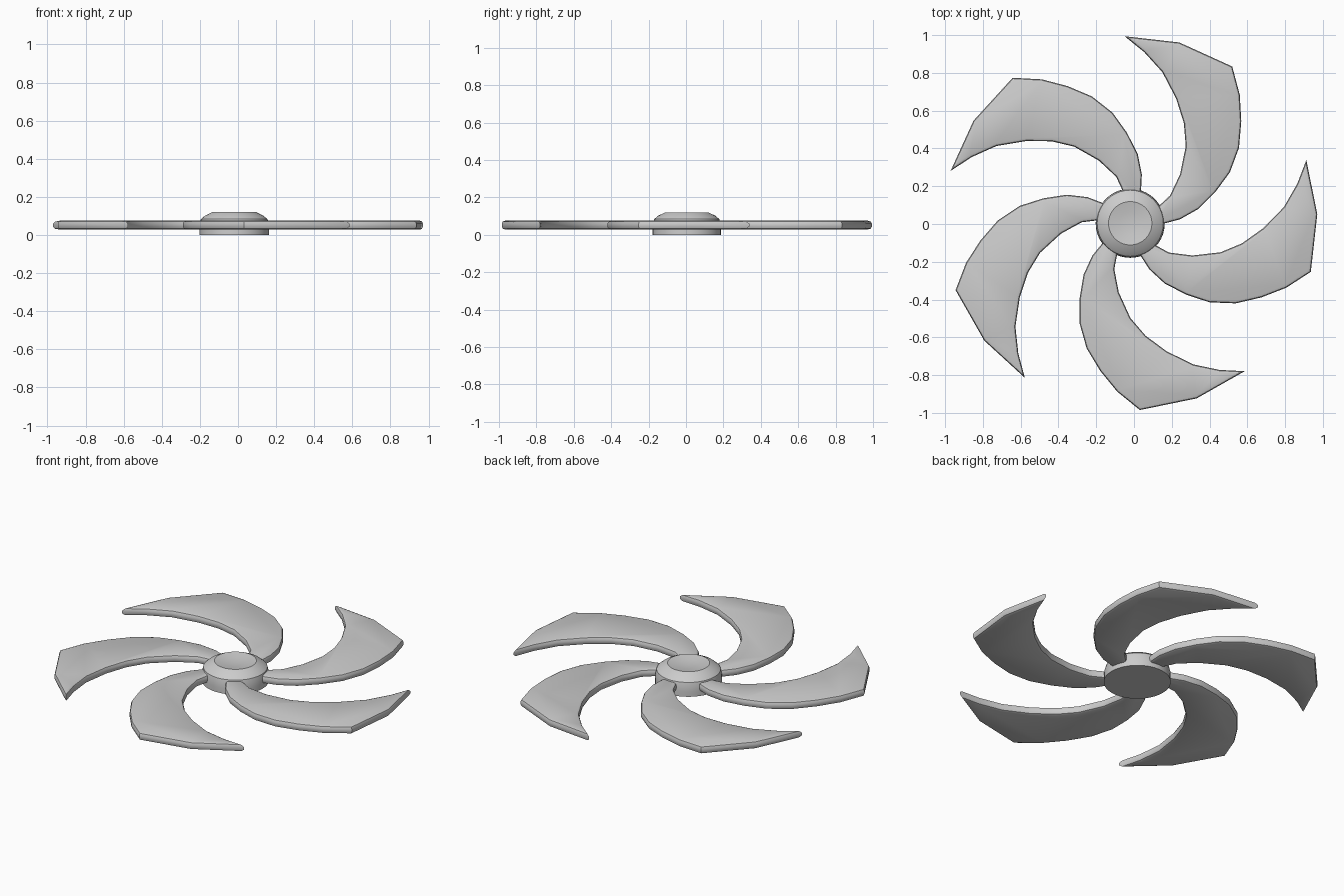
import bpy, bmesh, math

if "Cube" in bpy.data.objects:
    bpy.data.objects.remove(bpy.data.objects["Cube"])

CX, CY = -0.02, 0.004      # hub axis
BLADES = 5
Z_LOW, Z_HIGH = 0.028, 0.075

# Outline of one blade, measured from the hub axis
LEADING = [(-0.03, 0.99), (0.26, 0.957), (0.54, 0.83), (0.58, 0.68), (0.588, 0.54),
           (0.576, 0.40), (0.528, 0.27), (0.45, 0.164), (0.36, 0.075),
           (0.264, 0.021), (0.185, 0.0), (0.12, -0.01)]
TRAILING = [(0.10, 0.06), (0.15, 0.09), (0.211, 0.147), (0.264, 0.26), (0.294, 0.407),
            (0.284, 0.53), (0.243, 0.66), (0.17, 0.80), (0.074, 0.906)]

# Hub profile: radius, height
HUB = [(0, 0), (0.183, 0), (0.183, 0.03), (0.181, 0.06), (0.175, 0.083),
       (0.152, 0.102), (0.115, 0.12), (0.06, 0.110), (0, 0.106)]


def finish(bm, name, angle):
    bmesh.ops.recalc_face_normals(bm, faces=bm.faces)
    mesh = bpy.data.meshes.new(name)
    bm.to_mesh(mesh)
    bm.free()
    obj = bpy.data.objects.new(name, mesh)
    bpy.context.collection.objects.link(obj)
    obj.location = (CX, CY, 0)
    bpy.ops.object.select_all(action='DESELECT')
    bpy.context.view_layer.objects.active = obj
    obj.select_set(True)
    bpy.ops.object.shade_smooth_by_angle(angle=math.radians(angle))
    return obj


# Blades: extruded outline with softened rims, repeated around the hub
bm = bmesh.new()
base = bm.faces.new([bm.verts.new((x, y, Z_LOW)) for x, y in LEADING + TRAILING])
ext = bmesh.ops.extrude_face_region(bm, geom=[base], use_keep_orig=True)
top_verts = [g for g in ext['geom'] if isinstance(g, bmesh.types.BMVert)]
bmesh.ops.translate(bm, verts=top_verts, vec=(0, 0, Z_HIGH - Z_LOW))
bmesh.ops.recalc_face_normals(bm, faces=bm.faces)
rims = [e for e in bm.edges if abs(e.verts[0].co.z - e.verts[1].co.z) < 1e-6]
bmesh.ops.bevel(bm, geom=rims, offset=0.016, offset_type='OFFSET',
                segments=2, profile=0.5, affect='EDGES')
blade = finish(bm, "blade_1", 35)
for i in range(1, BLADES):
    copy = blade.copy()
    copy.name = f"blade_{i + 1}"
    copy.rotation_euler.z = i * math.tau / BLADES
    bpy.context.collection.objects.link(copy)

# Hub: turned profile with a shallow dished cap
bm = bmesh.new()
verts = [bm.verts.new((r, 0, z)) for r, z in HUB]
edges = [bm.edges.new(pair) for pair in zip(verts, verts[1:])]
bmesh.ops.spin(bm, geom=verts + edges, cent=(0, 0, 0), axis=(0, 0, 1),
               angle=math.tau, steps=40, use_merge=True)
bmesh.ops.remove_doubles(bm, verts=bm.verts, dist=1e-5)
finish(bm, "hub", 32)
